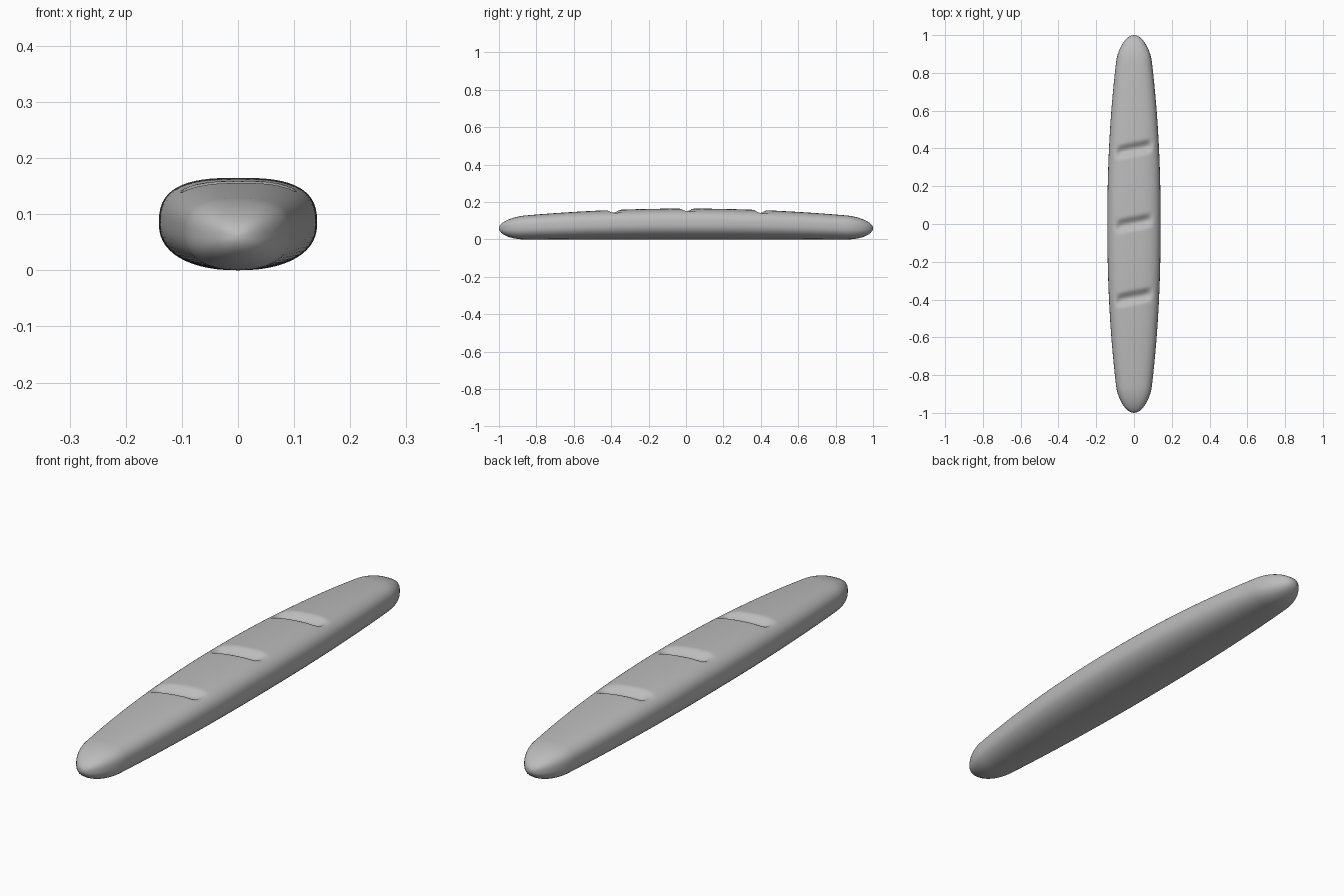
import bpy
import math

cube = bpy.data.objects.get("Cube")
if cube:
    bpy.data.objects.remove(cube, do_unlink=True)

SIDES = 56
CAP = 0.86        # where the rounded ends begin
TIP_Z = 0.06


def spow(v, p):
    return math.copysign(abs(v) ** (2 / p), v)


def groove(x, y):
    """Depth of the slanted scores across the crust."""
    fade = min(1, max(0, (0.105 - abs(x)) / 0.04))
    fade = fade * fade * (3 - 2 * fade)
    depth = 0
    for y0 in (-0.388, 0.004, 0.396):
        t = (y - y0 - 0.2 * x) / 0.045
        if abs(t) < 1:
            depth += 0.022 * math.cos(t * math.pi / 2) ** 2
    return depth * fade


def ring(y):
    """One cross-section: boxy domed top, rounder underside."""
    a = abs(y)
    cap = math.sqrt(max(0, 1 - (max(0, a - CAP) / (1 - CAP)) ** 2))
    half = (0.141 - 0.065 * a ** 2.2) * cap
    top = TIP_Z + (0.105 - 0.05 * a * a) * cap
    bottom = TIP_Z * (1 - cap)
    mid = (top + bottom) / 2
    points = []
    for i in range(SIDES):
        t = 2 * math.pi * i / SIDES
        p = 2.8 if math.sin(t) > 0 else 2.25
        x = half * spow(math.cos(t), p)
        z = mid + (top - mid) * spow(math.sin(t), p)
        if z > mid:
            z -= groove(x, y)
        points.append((x, y, z))
    return points


# Stations along the loaf, closer together toward the tips
body = [i * CAP / 86 for i in range(87)]
ends = [CAP + (1 - CAP) * math.sin(k * math.pi / 24) for k in range(1, 12)]
half_line = body + ends
stations = [-y for y in reversed(half_line[1:])] + half_line

verts = [p for y in stations for p in ring(y)]
faces = []
for s in range(len(stations) - 1):
    for i in range(SIDES):
        j = (i + 1) % SIDES
        a, b = s * SIDES, (s + 1) * SIDES
        faces.append((a + j, a + i, b + i, b + j))

# Close both tips
front, back = len(verts), len(verts) + 1
verts += [(0, -1, TIP_Z), (0, 1, TIP_Z)]
last = (len(stations) - 1) * SIDES
for i in range(SIDES):
    j = (i + 1) % SIDES
    faces.append((front, i, j))
    faces.append((back, last + j, last + i))

mesh = bpy.data.meshes.new("bread_loaf")
mesh.from_pydata(verts, [], faces)
mesh.update()
for f in mesh.polygons:
    f.use_smooth = True
loaf = bpy.data.objects.new("bread_loaf", mesh)
bpy.context.collection.objects.link(loaf)

# Plain grey
grey = bpy.data.materials.new("plain_grey")
grey.use_nodes = True
colour = (0.5, 0.5, 0.5, 1)
grey.diffuse_color = colour
grey.node_tree.nodes["Principled BSDF"].inputs["Base Color"].default_value = colour
mesh.materials.append(grey)
